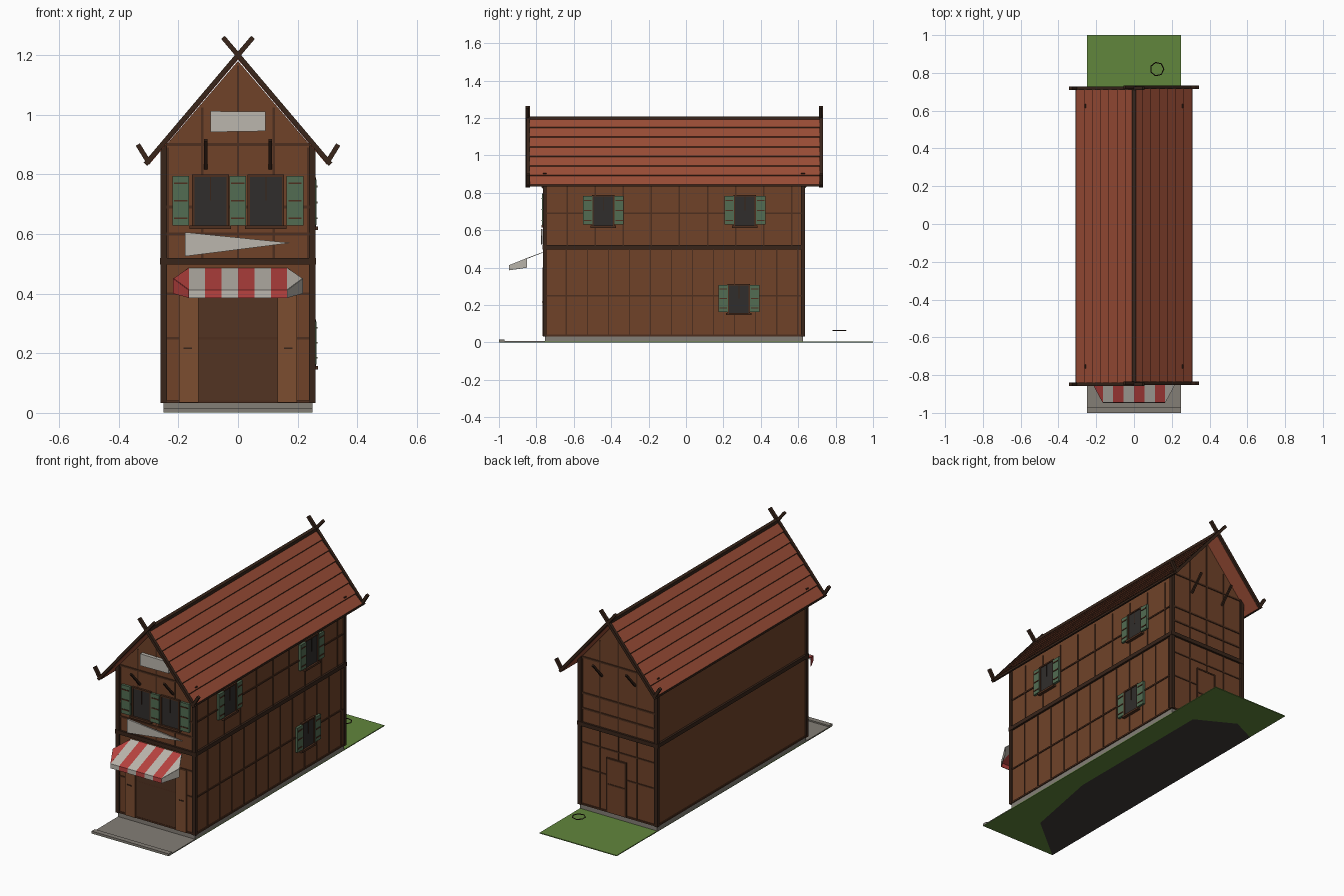
import bpy, bmesh, math
from mathutils import Vector

if "Cube" in bpy.data.objects:
    bpy.data.objects.remove(bpy.data.objects["Cube"])


def material(name, r, g, b):
    m = bpy.data.materials.new(name)
    m.diffuse_color = (r, g, b, 1)
    m.use_nodes = True
    m.node_tree.nodes["Principled BSDF"].inputs["Base Color"].default_value = m.diffuse_color
    return m


WALL = material("wall_wood", .16, .055, .022)
LIGHT = material("door_wood", .20, .075, .03)
BATTEN = material("batten_wood", .075, .028, .013)
DARK = material("dark_timber", .04, .018, .01)
INSIDE = material("shaded_wood", .085, .033, .016)
ROOF = material("roof_red", .33, .075, .038)
GLASS = material("window_dark", .03, .027, .025)
GREEN = material("shutter_green", .085, .15, .085)
STONE = material("stone", .23, .21, .18)
GRASS = material("grass", .12, .24, .045)
RED = material("awning_red", .48, .055, .05)
WHITE = material("cloth_white", .5, .47, .42)
EARTH = material("earth", .05, .045, .04)


def mesh(name, verts, faces, mat):
    me = bpy.data.meshes.new(name)
    me.from_pydata([tuple(v) for v in verts], [], faces)
    bm = bmesh.new()
    bm.from_mesh(me)
    bmesh.ops.recalc_face_normals(bm, faces=bm.faces)
    bm.to_mesh(me)
    bm.free()
    ob = bpy.data.objects.new(name, me)
    bpy.context.collection.objects.link(ob)
    me.materials.append(mat)
    return ob


def prism(name, profile, y0, y1, mat):
    """Extrude an xz outline from y0 to y1."""
    n = len(profile)
    verts = [(x, y0, z) for x, z in profile] + [(x, y1, z) for x, z in profile]
    faces = [tuple(range(n)), tuple(range(n, 2 * n))]
    faces += [(i, (i + 1) % n, n + (i + 1) % n, n + i) for i in range(n)]
    return mesh(name, verts, faces, mat)


def box(name, x, y, z, mat):
    return prism(name, [(x[0], z[0]), (x[1], z[0]), (x[1], z[1]), (x[0], z[1])], y[0], y[1], mat)


def on_wall(name, side, u0, u1, z0, z1, depth, mat):
    """Box standing out from one wall; u runs along that wall."""
    if side == "front":
        return box(name, (u0, u1), (-.755 - depth, -.745), (z0, z1), mat)
    if side == "back":
        return box(name, (u0, u1), (.615, .625 + depth), (z0, z1), mat)
    xs = (.24, .25 + depth) if side == "right" else (-.25 - depth, -.24)
    return box(name, xs, (u0, u1), (z0, z1), mat)


def beam(name, a, b, w, h, mat):
    a, b = Vector(a), Vector(b)
    q = (b - a).to_track_quat('Z', 'Y')
    ring = [(-w / 2, -h / 2), (w / 2, -h / 2), (w / 2, h / 2), (-w / 2, h / 2)]
    verts = [p + q @ Vector((i, j, 0)) for p in (a, b) for i, j in ring]
    return mesh(name, verts, [(0, 1, 2, 3), (4, 5, 6, 7)] +
                [(i, (i + 1) % 4, 4 + (i + 1) % 4, 4 + i) for i in range(4)], mat)


# Ground: grass, pavement with kerb, earth underneath, stone footing
box("grass", (-.25, .25), (-.76, 1), (.001, .006), GRASS)
box("ground_underside", (-.25, .25), (-1, -.76), (.001, .003), GRASS)
box("pavement", (-.25, .25), (-1, -.75), (.002, .007), STONE)
box("kerb", (-.25, .25), (-1, -.97), (.002, .015), STONE)
earth = [(-.25, -1), (.03, -.77), (.12, -.3), (.12, .65), (-.1, .77), (-.25, .7)]
mesh("earth_patch", [(x, y, 0) for x, y in earth], [tuple(range(6))], EARTH)
box("footing", (-.25, .25), (-.755, .625), (.004, .036), STONE)

# House body with gables
prism("house_walls", [(-.25, .033), (.25, .033), (.25, .888), (0, 1.18), (-.25, .888)], -.755, .625, WALL)

# Corner posts and floor beams
for s in (-1, 1):
    for y in (-.755, .625):
        box("corner_post", sorted((s * .238, s * .26)), (y - .01, y + .01), (.033, .905), DARK)
for side, u0, u1 in (("front", -.26, .26), ("back", -.26, .26), ("right", -.765, .635), ("left", -.765, .635)):
    on_wall("floor_beam", side, u0, u1, .497, .52, .012, DARK)
    on_wall("sill_beam", side, u0, u1, .033, .042, .006, BATTEN)

# Battens on the right wall
for i in range(12):
    y = -.64 + i * .1125
    on_wall("lower_batten", "right", y - .003, y + .003, .04, .5, .004, BATTEN)
for i in range(9):
    y = -.635 + i * .15
    on_wall("upper_batten", "right", y - .004, y + .004, .52, .86, .004, BATTEN)
for z in (.25, .69):
    on_wall("side_rail", "right", -.755, .625, z - .004, z + .004, .005, BATTEN)

# Battens on both gable ends
for side in ("front", "back"):
    for x in (-.235, -.12, 0, .12, .235):
        on_wall("gable_batten", side, x - .004, x + .004, .52, 1.165 - 1.17 * abs(x), .004, BATTEN)
    for z in (.6, .69, .9):
        on_wall("gable_rail", side, -.24, .24, z - .005, z + .005, .005, BATTEN)
    for z in (.25, .4):
        on_wall("ground_rail", side, -.24, .24, z - .004, z + .004, .004, BATTEN)
for x in (-.12, 0, .12):
    on_wall("rear_batten", "back", x - .003, x + .003, .04, .5, .004, BATTEN)

# Roof slopes with overlapping boards
L = math.hypot(.305, .36)
for s in (-1, 1):
    d, n = Vector((s * .305, -.36)) / L, Vector((s * .36, .305)) / L
    top = Vector((0, 1.2))

    def at(t, off):
        return top + d * t + n * off

    rows = 7
    prof = []
    for i in range(rows):
        prof += [at(L * i / rows, -.002), at(L * (i + 1) / rows, .005)]
    prof += [at(L, -.01), at(0, -.01)]
    prism("roof_slope", prof, -.84, .715, ROOF)
    for i in range(1, rows):
        a = at(L * i / rows, .001)
        beam("roof_board_edge", (a.x, -.838, a.y), (a.x, .713, a.y), .004, .006, BATTEN)
    e = at(L, -.002)
    beam("eave_beam", (e.x, -.845, e.y), (e.x, .72, e.y), .012, .012, DARK)
    # Crossed barge boards with upturned tips
    for y in (-.846, .721):
        a, b = at(-.078, 0), at(L + .008, 0)
        y += s * .002
        beam("barge_board", (a.x, y, a.y), (b.x, y, b.y), .018, .016, DARK)
        beam("eave_horn", (s * .298, y, .838), (s * .336, y, .9), .018, .016, DARK)
beam("ridge_beam", (0, -.85, 1.2), (0, .725, 1.2), .022, .018, DARK)

# Struts under the gable overhangs
for x in (-.108, .108):
    beam("gable_strut", (x, -.755, .82), (x, -.84, .915), .011, .011, DARK)
    beam("gable_strut", (x, .625, .82), (x, .71, .915), .011, .011, DARK)


def shutter(side, c, z0, z1, w):
    on_wall("shutter", side, c - w / 2, c + w / 2, z0, z1, .014, GREEN)
    for k in (.15, .5, .85):
        z = z0 + (z1 - z0) * k
        on_wall("shutter_slat", side, c - w * .4, c + w * .4, z - .003, z + .003, .017, BATTEN)


def window(side, c, z0, z1, w):
    h = w / 2
    on_wall("window_pane", side, c - h, c + h, z0, z1, .007, GLASS)
    on_wall("window_mullion", side, c - .002, c + .002, (z0 + z1) / 2, z1, .01, DARK)
    for u in (c - h, c + h):
        on_wall("window_jamb", side, u - .004, u + .004, z0, z1, .012, BATTEN)
    on_wall("window_head", side, c - h - .004, c + h + .004, z1 - .004, z1 + .004, .012, BATTEN)
    on_wall("window_sill", side, c - h - .012, c + h + .012, z0 - .012, z0, .018, BATTEN)


# Front windows share the middle shutter
for c in (-.0925, .0935):
    window("front", c, .628, .795, .115)
for c in (-.192, -.001, .191):
    shutter("front", c, .628, .795, .056)
# Side windows
for c, z0, z1 in ((-.442, .625, .785), (.315, .625, .785), (.283, .158, .31)):
    window("right", c, z0, z1, .112)
    for k in (-.084, .084):
        shutter("right", c + k, z0 + .005, z1 - .003, .05)

# Front entrance with side leaves, rear door
on_wall("entrance_panel", "front", -.135, .135, .035, .4, .004, INSIDE)
for s in (-1, 1):
    a, b = sorted((s * .132, s * .198))
    on_wall("door_leaf", "front", a, b, .035, .4, .012, LIGHT)
    a, b = sorted((s * .155, s * .182))
    on_wall("door_latch", "front", a, b, .214, .22, .015, DARK)
on_wall("rear_door", "back", -.05, .07, .036, .35, .007, WALL)
for u in (-.05, .07):
    on_wall("rear_door_jamb", "back", u - .004, u + .004, .036, .354, .01, BATTEN)
for z in (.2, .35):
    on_wall("rear_door_rail", "back", -.05, .07, z - .004, z + .004, .01, BATTEN)

# Striped awning with a valance and pointed ends
for i in range(6):
    a = -.165 + i * .055
    b, mat = a + .055, (RED if i % 2 else WHITE)
    mesh("awning_stripe", [(a, -.757, .485), (b, -.757, .485), (b, -.945, .412), (a, -.945, .412),
         (b, -.945, .386), (a, -.945, .386)], [(0, 1, 2, 3), (3, 2, 4, 5)], mat)
for s, mat in ((-1, RED), (1, WHITE)):
    x, tip = s * .165, s * .216
    mesh("awning_end", [(x, -.757, .485), (x, -.945, .412), (tip, -.85, .45)], [(0, 1, 2)], mat)
    mesh("valance_end", [(x, -.945, .412), (x, -.945, .386), (tip, -.85, .45), (tip, -.85, .4)],
         [(0, 1, 3, 2)], mat)
for ob in [o for o in bpy.data.objects if o.name.startswith(("awning", "valance"))]:
    mod = ob.modifiers.new("thickness", 'SOLIDIFY')
    mod.thickness = .003
    mod.offset = 0

# Pennant board and blank plaque on the front
prism("pennant_board", [(-.178, .525), (.178, .57), (-.178, .606)], -.775, -.766, WHITE)
prism("plaque", [(-.092, .942), (.092, .945), (.092, 1.01), (-.092, 1.012)], -.775, -.755, WHITE)

# Loose hoop in the back yard
bpy.ops.mesh.primitive_torus_add(major_segments=7, minor_segments=4, major_radius=.036,
                                 minor_radius=.003, location=(.122, .82, .065))
hoop = bpy.context.object
hoop.name = "yard_hoop"
hoop.data.materials.append(DARK)
